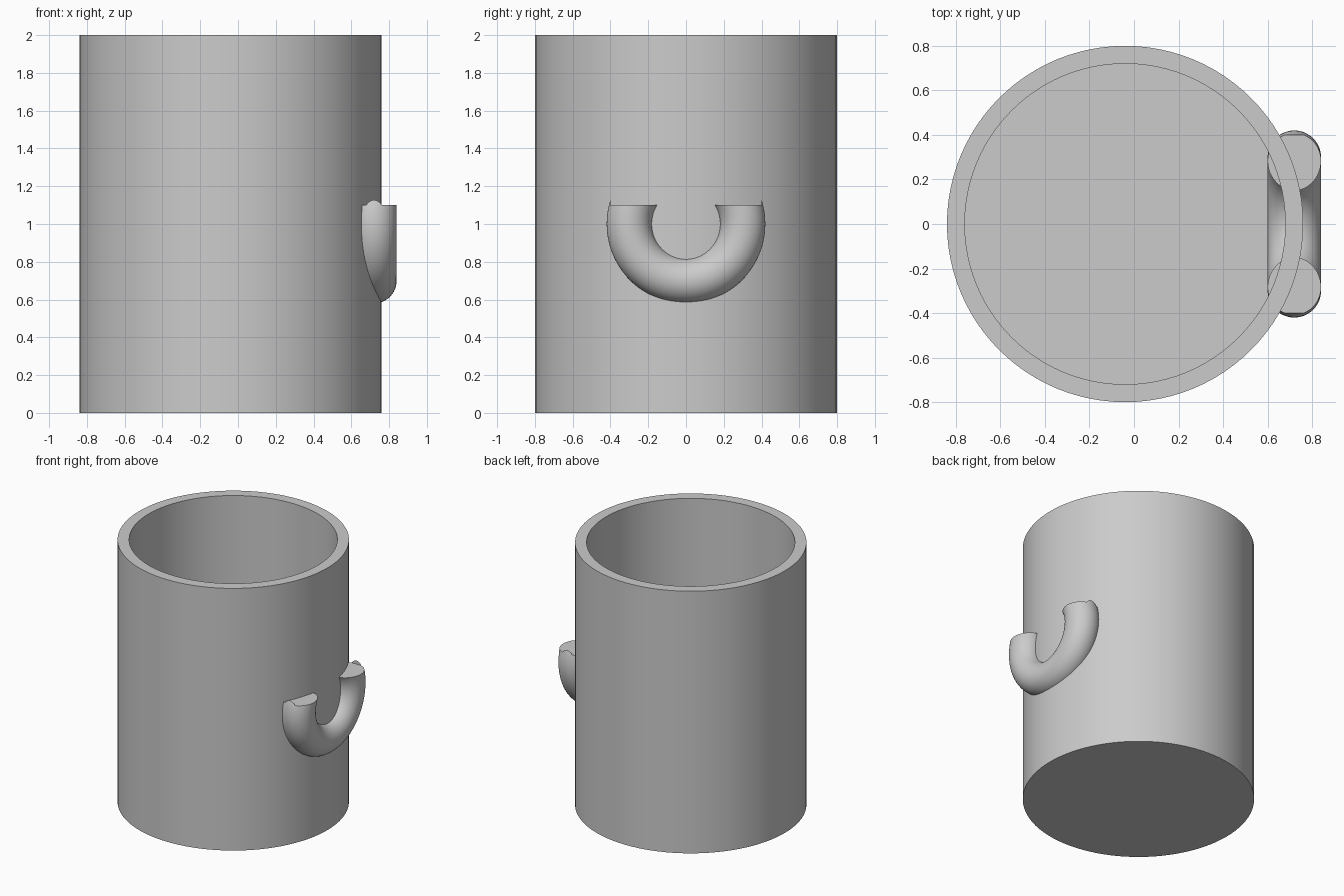
import bpy
import bmesh
import math
from mathutils import Matrix

cube = bpy.data.objects.get("Cube")
if cube:
    bpy.data.objects.remove(cube, do_unlink=True)

AXIS_X = -0.04       # centre line of the cup
HANDLE_X = 0.72      # plane of the handle ring

grey = bpy.data.materials.new("plain grey")
grey.use_nodes = True
grey.diffuse_color = (0.6, 0.6, 0.6, 1)
grey.node_tree.nodes["Principled BSDF"].inputs["Base Color"].default_value = (0.6, 0.6, 0.6, 1)


def finish(obj, name):
    """Name, colour and smooth a part, keeping its edges sharp."""
    obj.name = name
    obj.data.materials.clear()
    obj.data.materials.append(grey)
    bpy.ops.object.select_all(action='DESELECT')
    obj.select_set(True)
    bpy.context.view_layer.objects.active = obj
    bpy.ops.object.shade_smooth_by_angle(angle=math.radians(30))


# Cup: solid cylinder whose top face is inset for the rim and sunk for the cavity
bm = bmesh.new()
bmesh.ops.create_cone(bm, cap_ends=True, segments=96, radius1=0.8, radius2=0.8,
                      depth=2, matrix=Matrix.Translation((AXIS_X, 0, 1)))
top = max(bm.faces, key=lambda f: f.calc_center_median().z)
bmesh.ops.inset_region(bm, faces=[top], thickness=0.08)
walls = bmesh.ops.extrude_discrete_faces(bm, faces=[top])
floor = walls["faces"][0]
bmesh.ops.translate(bm, verts=floor.verts, vec=(0, 0, -1.92))
bmesh.ops.recalc_face_normals(bm, faces=bm.faces)
mesh = bpy.data.meshes.new("cup_body")
bm.to_mesh(mesh)
bm.free()
cup = bpy.data.objects.new("cup_body", mesh)
bpy.context.collection.objects.link(cup)
finish(cup, "cup_body")

# Handle: upright ring pushed through the wall
bpy.ops.mesh.primitive_torus_add(major_radius=0.3, minor_radius=0.12,
                                 major_segments=96, minor_segments=48,
                                 location=(HANDLE_X, 0, 1),
                                 rotation=(0, math.pi / 2, 0))
handle = bpy.context.object

# Box that removes the upper part of the ring, leaving thin outer lips
bpy.ops.mesh.primitive_cube_add(size=1, location=(HANDLE_X, 0, 1.4))
cutter = bpy.context.object
cutter.name = "handle_cutter"
cutter.scale = (0.6, 0.8, 0.6)
cutter.hide_render = True

cut = handle.modifiers.new("trim", 'BOOLEAN')
cut.operation = 'DIFFERENCE'
cut.solver = 'EXACT'
cut.object = cutter
bpy.context.view_layer.objects.active = handle
bpy.ops.object.modifier_apply(modifier=cut.name)
bpy.data.objects.remove(cutter, do_unlink=True)
finish(handle, "handle")
